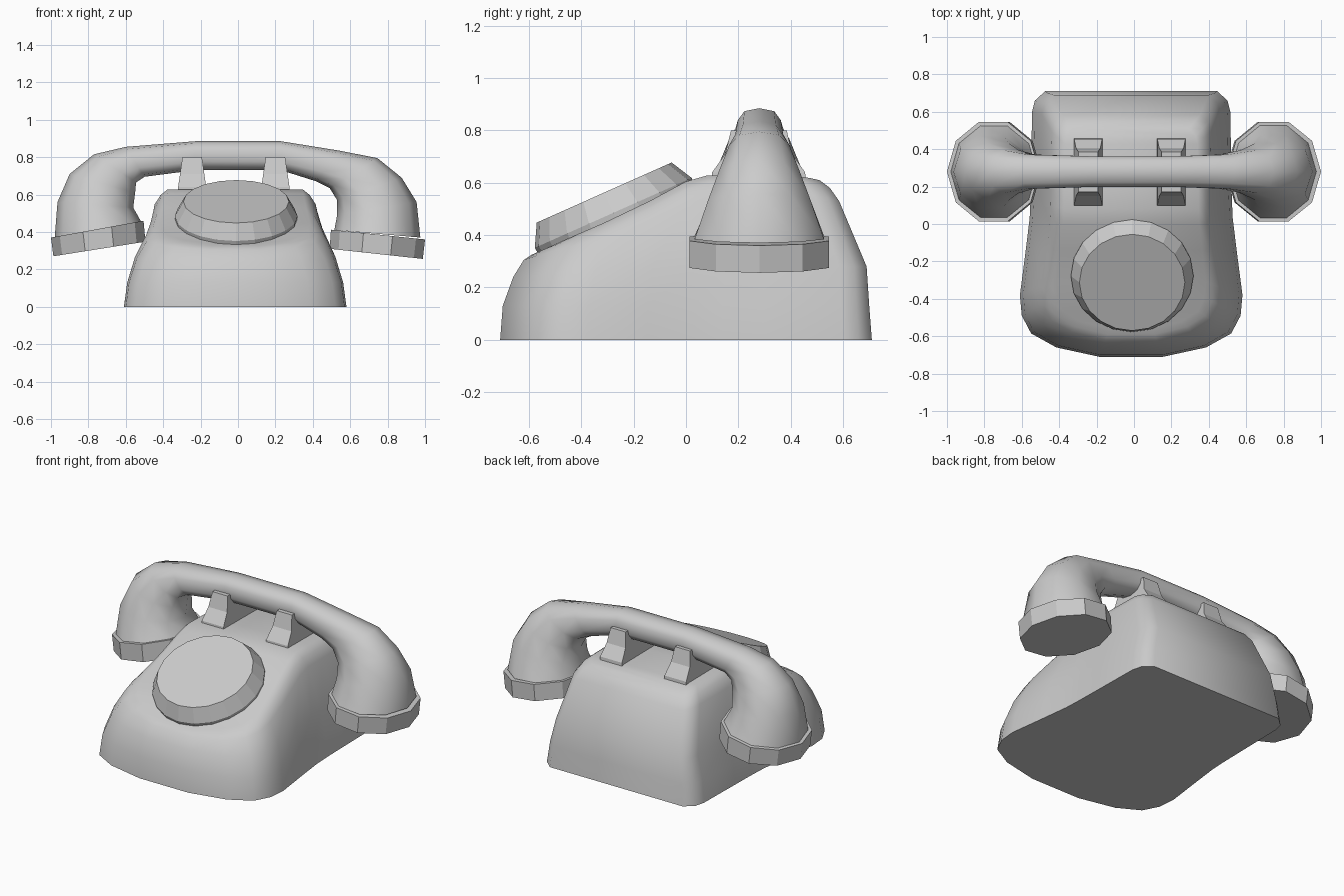
import bpy, bmesh, math
from mathutils import Matrix, Vector

if "Cube" in bpy.data.objects:
    bpy.data.objects.remove(bpy.data.objects["Cube"])


def finish(name, bm, angle=None):
    bmesh.ops.recalc_face_normals(bm, faces=bm.faces)
    me = bpy.data.meshes.new(name)
    bm.to_mesh(me)
    bm.free()
    ob = bpy.data.objects.new(name, me)
    bpy.context.collection.objects.link(ob)
    if angle:
        bpy.ops.object.select_all(action='DESELECT')
        ob.select_set(True)
        bpy.context.view_layer.objects.active = ob
        bpy.ops.object.shade_smooth_by_angle(angle=math.radians(angle))
    return ob


def skin(bm, rings):
    """Join successive closed rings of points with quads."""
    vs = [[bm.verts.new(p) for p in r] for r in rings]
    n = len(vs[0])
    for a, b in zip(vs, vs[1:]):
        for i in range(n):
            j = (i + 1) % n
            bm.faces.new((a[i], a[j], b[j], b[i]))
    return vs


def interp(pts, t):
    if t <= pts[0][0]:
        return pts[0][1]
    for (a, u), (b, v) in zip(pts, pts[1:]):
        if t <= b:
            return u + (v - u) * (t - a) / (b - a)
    return pts[-1][1]


# Body: half outline lofted upward, closed by strips over the sloping top
outline = [(.17, -.71), (.40, -.66), (.535, -.585), (.585, -.49), (.595, -.38),
           (.565, -.15), (.543, .03), (.538, .14), (.535, .3), (.53, .6),
           (.515, .66), (.46, .71)]
top = [(-.57, .335), (-.5, .37), (-.3, .455), (-.1, .55), (0, .605), (.08, .628),
       (.45, .625), (.52, .61)]


def body_ring(sx, front, back, height):
    half = []
    for x, y in outline:
        t = (y + .71) / 1.42
        yy = front + (back - front) * t
        half.append((x * sx, yy, height(-.57 + 1.09 * t)))
    return ([(x - .015, y, z) for x, y, z in half] +
            [(-x - .015, y, z) for x, y, z in reversed(half)])


bm = bmesh.new()
rings = skin(bm, [
    body_ring(1, -.71, .71, lambda y: 0),
    body_ring(.97, -.70, .70, lambda y: .13),
    body_ring(.90, -.66, .69, lambda y: interp([(-.57, .24), (-.2, .28)], y)),
    body_ring(.80, -.62, .585, lambda y: interp(top, y) - interp([(-.57, .03), (-.2, .08)], y)),
    body_ring(.74, -.59, .55, lambda y: interp(top, y) - interp([(-.57, .01), (-.2, .03)], y)),
    body_ring(.67, -.56, .51, lambda y: interp(top, y))])
bm.faces.new(rings[0])
r = rings[-1]
for i in range(len(outline) - 1):
    bm.faces.new((r[i], r[i + 1], r[-2 - i], r[-1 - i]))
finish("body", bm, 50)

# Dial: tilted frustum with a short skirt sunk into the body
bm = bmesh.new()
tilt = Matrix.Translation((-.01, -.278, .485)) @ Matrix.Rotation(math.radians(24), 4, 'X')
rings = skin(bm, [[tilt @ Vector((rad * math.cos(k * math.tau / 20), rad * math.sin(k * math.tau / 20), h))
                   for k in range(20)] for rad, h in ((.325, -.03), (.328, 0), (.282, .085))])
bm.faces.new(rings[0])
bm.faces.new(rings[-1])
finish("dial", bm)

# Cradle: two U-shaped saddles that narrow towards the prong tips
saddle = [(.095, .58), (.10, .64), (.15, .71), (.172, .80), (.20, .80), (.23, .715),
          (.33, .715), (.36, .80), (.385, .80), (.405, .71), (.455, .64), (.46, .58)]
for name, cx in (("cradle_left", -.245), ("cradle_right", .2)):
    bm = bmesh.new()
    sides = skin(bm, [[(cx + s * interp([(.62, .078), (.80, .052)], z), y, z) for y, z in saddle]
                      for s in (-1, 1)])
    for ring in sides:
        n = len(ring)
        for i in range(n // 2 - 1):
            bm.faces.new((ring[i], ring[i + 1], ring[n - 2 - i], ring[n - 1 - i]))
    finish(name, bm)


# Handset: ten-sided sections given by outer point, inner point and half depth
def section(ox, oz, ix, iz, hy):
    p = min(1, .5 + hy * 3)
    pts = []
    for k in range(10):
        c, s = math.cos(k * math.tau / 10), math.sin(k * math.tau / 10)
        c = math.copysign(abs(c) ** p, c)
        s = math.copysign(abs(s) ** p, s) if abs(s) > 1e-6 else 0
        pts.append(((ox + ix) / 2 + c * (ox - ix) / 2, .28 + s * hy,
                    (oz + iz) / 2 + c * (oz - iz) / 2))
    return pts


def tube(name, sections, angle):
    bm = bmesh.new()
    rings = skin(bm, [section(*s) for s in sections])
    bm.faces.new(rings[0])
    bm.faces.new(rings[-1])
    finish(name, bm, angle)


tube("handset", [
    (-.98, .37, -.515, .45, .26), (-.965, .56, -.56, .53, .205), (-.90, .71, -.55, .61, .16),
    (-.77, .815, -.545, .665, .12), (-.6, .855, -.50, .695, .095), (-.23, .885, -.23, .73, .085),
    (.23, .885, .23, .73, .085), (.54, .835, .42, .67, .095), (.745, .795, .49, .635, .12),
    (.875, .69, .53, .57, .16), (.955, .56, .53, .49, .205), (.975, .37, .515, .41, .26)], 60)

# Ear and mouth caps
tube("left_cap", [(-1, .37, -.505, .46, .28), (-.987, .27, -.495, .348, .28)], None)
tube("right_cap", [(1, .36, .497, .412, .28), (.988, .256, .49, .31, .28)], None)
